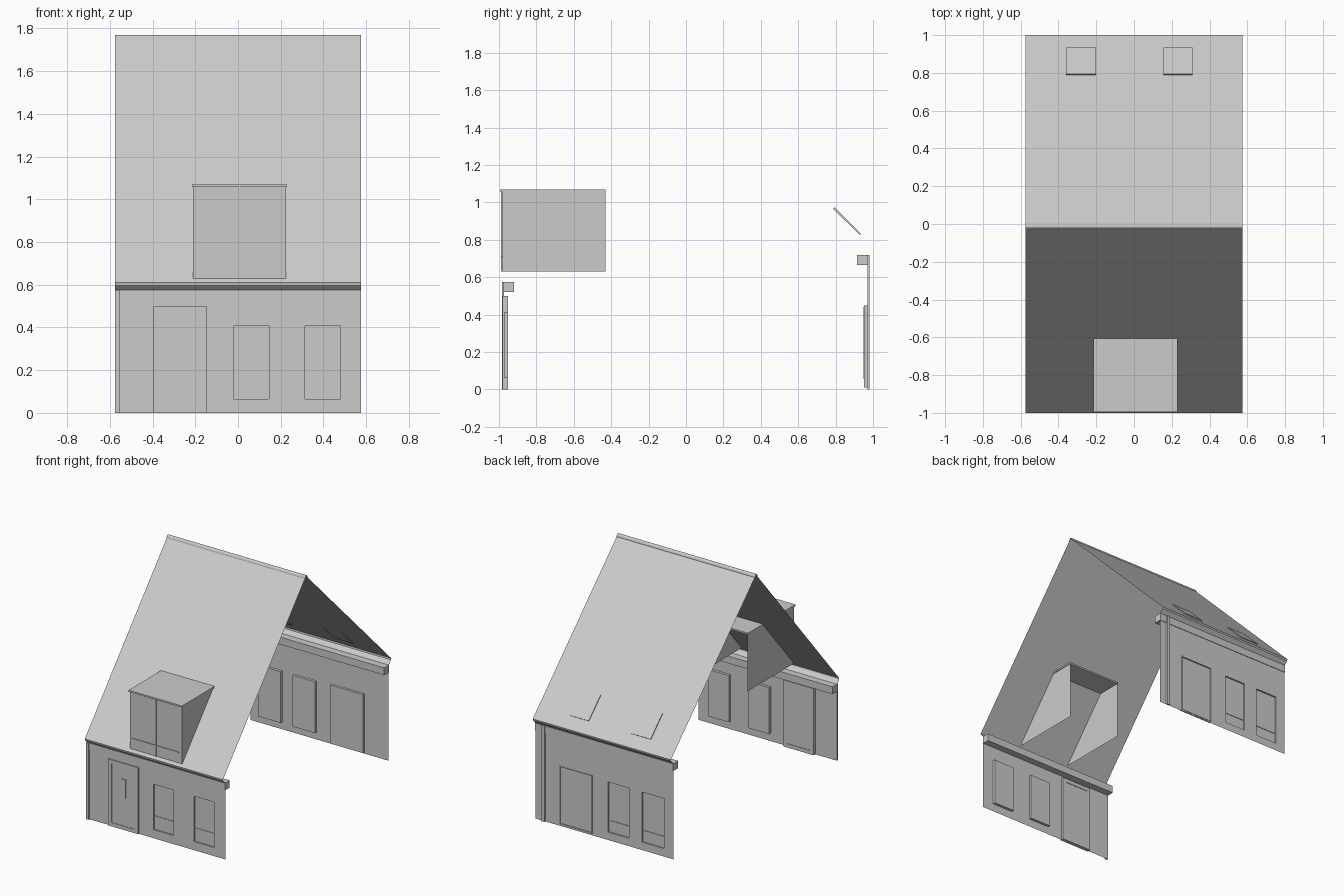
import bpy, bmesh, math

if "Cube" in bpy.data.objects:
    bpy.data.objects.remove(bpy.data.objects["Cube"], do_unlink=True)

GREY = (0.6, 0.6, 0.6, 1)
mat = bpy.data.materials.new("plain grey")
mat.use_nodes = True
mat.diffuse_color = GREY
mat.node_tree.nodes["Principled BSDF"].inputs["Base Color"].default_value = GREY

HALF = 0.575            # half width of the house
APEX = (-0.012, 1.765)  # ridge position in y, z


def finish(name, bm):
    mesh = bpy.data.meshes.new(name)
    bm.to_mesh(mesh)
    bm.free()
    mesh.materials.append(mat)
    ob = bpy.data.objects.new(name, mesh)
    bpy.context.collection.objects.link(ob)
    return ob


def box(name, x, y, z):
    bm = bmesh.new()
    bmesh.ops.create_cube(bm, size=1)
    for v in bm.verts:
        for i, (a, b) in enumerate((x, y, z)):
            v.co[i] = a if v.co[i] < 0 else b
    return finish(name, bm)


def strip(name, profile, x0=-HALF, x1=HALF):
    """Sheet swept along x from a y, z profile."""
    bm = bmesh.new()
    rows = [[bm.verts.new((x, y, z)) for x in (x0, x1)] for y, z in profile]
    for a, b in zip(rows, rows[1:]):
        bm.faces.new((a[0], a[1], b[1], b[0]))
    return finish(name, bm)


def sheet_x(name, x, profile):
    """Flat sheet facing sideways."""
    bm = bmesh.new()
    bm.faces.new([bm.verts.new((x, y, z)) for y, z in profile])
    return finish(name, bm)


def wall(name, y, top, openings, out):
    """Thin wall with rectangular openings; out is the outward y sign."""
    xs = sorted({-HALF, HALF} | {v for o in openings for v in o[:2]})
    zs = sorted({0, top} | {v for o in openings for v in o[2:]})
    bm = bmesh.new()
    for x0, x1 in zip(xs, xs[1:]):
        for z0, z1 in zip(zs, zs[1:]):
            cx, cz = (x0 + x1) / 2, (z0 + z1) / 2
            if any(a < cx < b and c < cz < d for a, b, c, d in openings):
                continue
            pts = [(x0, z0), (x1, z0), (x1, z1), (x0, z1)]
            if out > 0:
                pts.reverse()
            bm.faces.new([bm.verts.new((x, y, z)) for x, z in pts])
    bmesh.ops.remove_doubles(bm, verts=bm.verts, dist=0.0001)
    return finish(name, bm)


def frame(name, x, y, z, t):
    """Rectangular surround made of four bars, joined in one mesh."""
    bm = bmesh.new()
    bars = [((x[0], x[0] + t), z), ((x[1] - t, x[1]), z),
            ((x[0] + t, x[1] - t), (z[0], z[0] + t)),
            ((x[0] + t, x[1] - t), (z[1] - t, z[1]))]
    for bx, bz in bars:
        new = bmesh.ops.create_cube(bm, size=1)["verts"]
        for v in new:
            for i, (a, b) in enumerate((bx, y, bz)):
                v.co[i] = a if v.co[i] < 0 else b
    return finish(name, bm)


def window(name, o, y, out, rail):
    inner = y - out * 0.02
    ys = sorted((y, inner))
    frame(name + "_frame", o[:2], ys, o[2:], 0.004)
    pane = sorted((inner, inner + out * 0.008))
    box(name + "_pane", o[:2], pane, o[2:])
    box(name + "_rail", o[:2], sorted((inner, inner + out * 0.012)), (rail, rail + 0.006))


# Front wall with door and two windows
YF, YB = -0.972, 0.97
front_door = (-0.395, -0.145, 0, 0.5)
front_windows = [(-0.025, 0.15, 0.06, 0.41), (0.31, 0.485, 0.06, 0.41)]
wall("front_wall", YF, 0.575, [front_door] + front_windows, -1)
for i, o in enumerate(front_windows):
    window(f"front_window_{i + 1}", o, YF, -1, 0.16)
frame("front_door_frame", front_door[:2], (-0.98, -0.952), front_door[2:], 0.028)
box("front_door_leaf", (-0.367, -0.173), (-0.976, -0.956), (0.01, 0.472))
box("front_door_light", (-0.29, -0.25), (-0.98, -0.975), (0.24, 0.38))

# Back wall with wide door and two windows
back_door = (0.10, 0.375, 0.01, 0.45)
back_windows = [(-0.21, -0.025, 0.055, 0.44), (-0.50, -0.31, 0.055, 0.44)]
wall("back_wall", YB, 0.72, [back_door] + back_windows, 1)
for i, o in enumerate(back_windows):
    window(f"back_window_{i + 1}", o, YB, 1, 0.14)
frame("back_door_frame", back_door[:2], (0.952, 0.972), back_door[2:], 0.006)
box("back_door_leaf", back_door[:2], (0.952, 0.962), back_door[2:])

# Wall beams and sloping soffits under both eaves
box("front_beam", (-HALF, HALF), (-0.976, -0.92), (0.52, 0.575))
box("back_beam", (-HALF, HALF), (0.915, 0.974), (0.665, 0.72))
strip("front_soffit", [(YF, 0.575), (-0.998, 0.6), (-1, 0.61)])
strip("back_soffit", [(1, 0.76), (0.998, 0.748), (YB, 0.72)])

# Downpipes
box("front_downpipe", (-HALF, -0.555), (-0.984, YF), (0, 0.575))
box("back_downpipe", (0.49, 0.517), (YB, 0.982), (0, 0.72))

# Roof slopes and rounded ridge cap
strip("front_roof", [(-1, 0.61), APEX])
strip("back_roof", [APEX, (1, 0.76)])
arc = [math.pi * i / 8 for i in range(9)]
strip("ridge_cap", [(APEX[0] - 0.016 * math.cos(a), 1.748 + 0.022 * math.sin(a)) for a in arc])

# Skylights lying in the back slope
slope = (0.76 - APEX[1]) / (1 - APEX[0])
for i, (x0, x1) in enumerate([(-0.36, -0.20), (0.155, 0.31)]):
    ob = box(f"skylight_{i + 1}", (x0, x1), (-0.1, 0.1), (-0.004, 0.006))
    ob.location = (0, 0.86, APEX[1] + slope * (0.86 - APEX[0]))
    ob.rotation_euler.x = math.atan(slope)

# Flat-topped dormer, open to the inside
DX0, DX1, DZ0, DZ1 = -0.21, 0.225, 0.63, 1.058
for name, x in (("dormer_right_cheek", DX0), ("dormer_left_cheek", DX1)):
    sheet_x(name, x, [(-0.985, DZ0), (-0.43, DZ0), (-0.43, DZ1), (-0.985, DZ1)])
strip("dormer_front", [(-0.985, DZ0), (-0.985, DZ1)], DX0, DX1)
box("dormer_roof", (-0.215, 0.23), (-0.994, -0.43), (DZ1, 1.07))
box("dormer_mullion", (0.005, 0.01), (-0.988, -0.985), (DZ0, DZ1))
box("dormer_rail", (-0.19, 0.2), (-0.99, -0.985), (0.707, 0.713))
